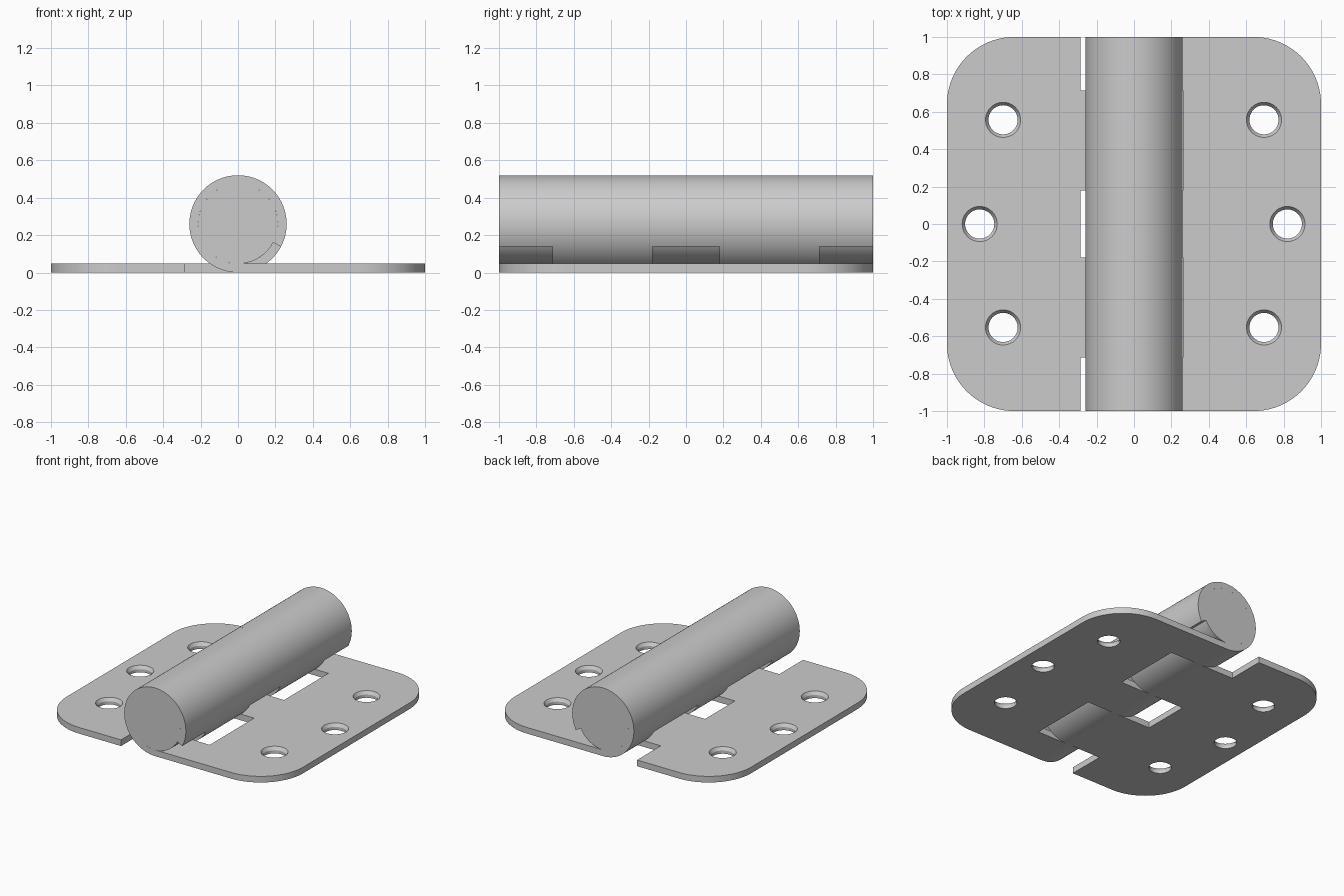
import bpy, bmesh
from math import sin, cos, pi, radians

if "Cube" in bpy.data.objects:
    bpy.data.objects.remove(bpy.data.objects["Cube"], do_unlink=True)

R = 0.26            # barrel radius
T = 0.047           # leaf thickness
CORNER = 0.36
BREAKS = [-1, -0.715, -0.18, 0.18, 0.715, 1]   # knuckle divisions along y

steel = bpy.data.materials.new("brushed grey steel")
steel.use_nodes = True
COLOUR = (0.6, 0.6, 0.6, 1)
steel.diffuse_color = COLOUR
steel.node_tree.nodes["Principled BSDF"].inputs["Base Color"].default_value = COLOUR


def arc(cx, cy, r, a0, a1, n):
    """Points on an arc, angles in degrees."""
    angles = [radians(a0 + (a1 - a0) * i / n) for i in range(n + 1)]
    return [(cx + r * cos(a), cy + r * sin(a)) for a in angles]


def prism(name, points, offset):
    """Closed polygon of 3D points, extruded along offset."""
    bm = bmesh.new()
    face = bm.faces.new([bm.verts.new(p) for p in points])
    ext = bmesh.ops.extrude_face_region(bm, geom=[face])
    verts = [g for g in ext["geom"] if isinstance(g, bmesh.types.BMVert)]
    bmesh.ops.translate(bm, verts=verts, vec=offset)
    bmesh.ops.recalc_face_normals(bm, faces=bm.faces)
    return make_object(name, bm)


def make_object(name, bm):
    mesh = bpy.data.meshes.new(name)
    bm.to_mesh(mesh)
    bm.free()
    mesh.materials.append(steel)
    obj = bpy.data.objects.new(name, mesh)
    bpy.context.collection.objects.link(obj)
    return obj


def activate(obj):
    bpy.ops.object.select_all(action='DESELECT')
    obj.select_set(True)
    bpy.context.view_layer.objects.active = obj


def smooth(obj):
    activate(obj)
    bpy.ops.object.shade_smooth_by_angle(angle=radians(25))


def hole_cutter(holes):
    """Countersunk screw holes, each a revolved profile."""
    bm = bmesh.new()
    rings = [(0.078, -0.05), (0.078, T * 0.5), (0.094, T), (0.094, T + 0.05)]
    for x, y in holes:
        loops = [[bm.verts.new((px, py, z)) for px, py in arc(x, y, r, 0, 360, 40)[:-1]]
                 for r, z in rings]
        for low, high in zip(loops, loops[1:]):
            for i in range(40):
                j = (i + 1) % 40
                bm.faces.new((low[i], low[j], high[j], high[i]))
        bm.faces.new(loops[0][::-1])
        bm.faces.new(loops[-1])
    bmesh.ops.recalc_face_normals(bm, faces=bm.faces)
    cutter = make_object("screw_hole_cutter", bm)
    cutter.hide_render = True
    return cutter


def leaf(name, side, first_tab, notch_x, hole_x):
    # Plate outline: rounded outer corners, tabs and notches on the inner edge
    c = 1 - CORNER
    outline = arc(c, -c, CORNER, -90, 0, 20) + arc(c, c, CORNER, 0, 90, 20)
    for i in reversed(range(5)):
        x = 0 if i % 2 == first_tab else notch_x
        outline += [(x, BREAKS[i + 1]), (x, BREAKS[i])]
    plate = prism(name + "_leaf", [(side * x, y, 0) for x, y in outline], (0, 0, T))

    # Screw holes
    cutter = hole_cutter([(side * (hole_x + 0.125 * (y == 0)), y) for y in (-0.553, 0, 0.557)])
    mod = plate.modifiers.new("holes", 'BOOLEAN')
    mod.operation = 'DIFFERENCE'
    mod.solver = 'EXACT'
    mod.object = cutter
    activate(plate)
    bpy.ops.object.modifier_apply(modifier=mod.name)
    bpy.data.objects.remove(cutter, do_unlink=True)
    smooth(plate)

    # Rolled knuckles, open just above the plate
    curl = arc(0, R, R, 270, -28, 72) + arc(0, R, R - T, -28, 270, 72)
    for i in range(first_tab, 5, 2):
        y0, y1 = BREAKS[i], BREAKS[i + 1]
        smooth(prism(f"{name}_knuckle_{i // 2 + 1}",
                     [(side * x, y0, z) for x, z in curl], (0, y1 - y0, 0)))


leaf("left", 1, 0, 0.262, 0.695)
leaf("right", -1, 1, 0.287, 0.70)

# Pin filling the knuckles
pin = arc(0, R, R - T, 0, 360, 72)[:-1]
smooth(prism("hinge_pin", [(x, -1, z) for x, z in pin], (0, 2, 0)))
